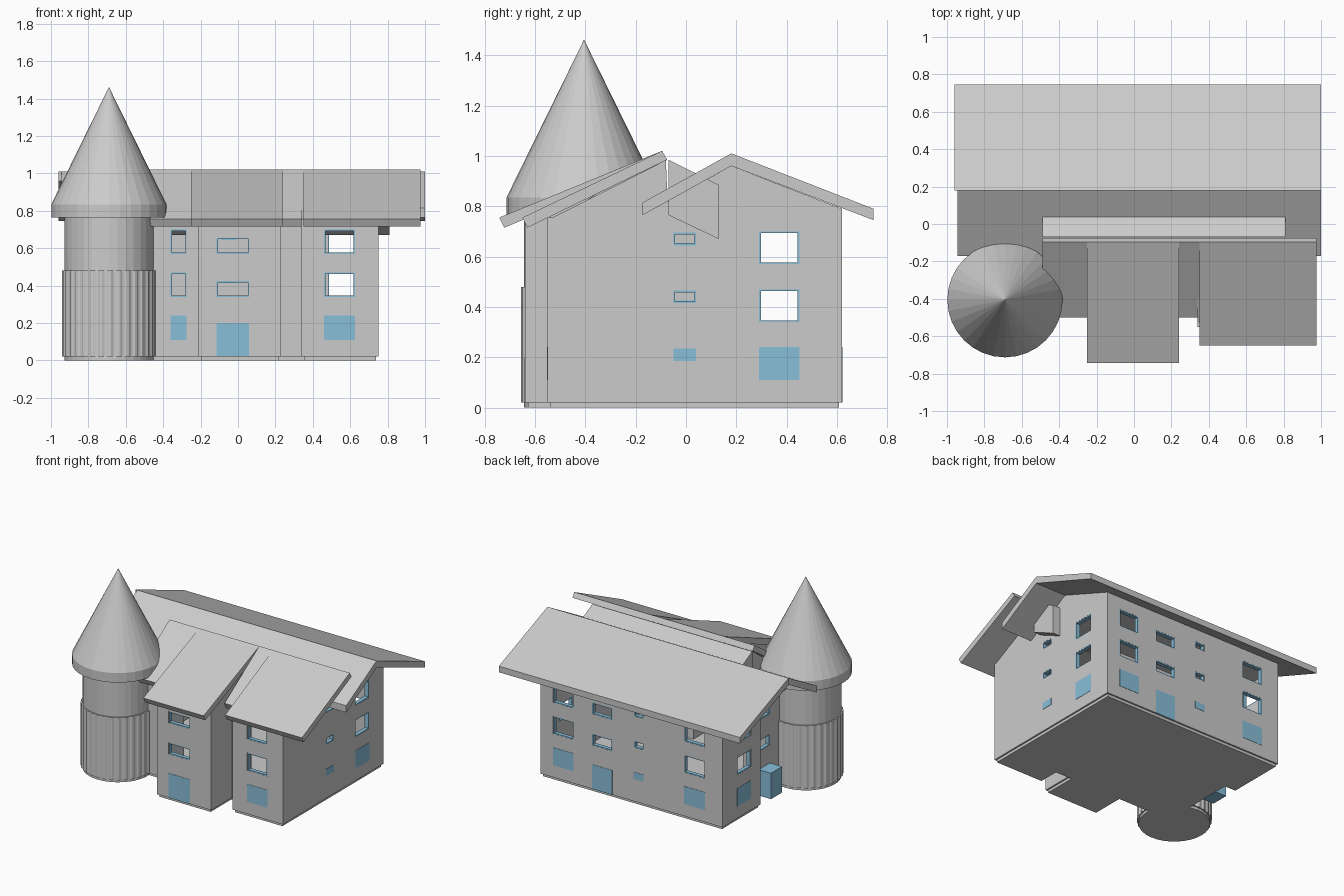
import bpy, bmesh, math
from mathutils import Vector

if "Cube" in bpy.data.objects:
    bpy.data.objects.remove(bpy.data.objects["Cube"])

blue = bpy.data.materials.new("blue_trim")
blue.diffuse_color = (0.25, 0.52, 0.70, 1)
blue.use_nodes = True
blue.node_tree.nodes["Principled BSDF"].inputs["Base Color"].default_value = blue.diffuse_color


def finish(name, bm, mat=None):
    bmesh.ops.recalc_face_normals(bm, faces=bm.faces)
    me = bpy.data.meshes.new(name)
    bm.to_mesh(me)
    bm.free()
    ob = bpy.data.objects.new(name, me)
    bpy.context.collection.objects.link(ob)
    if mat:
        me.materials.append(mat)
    return ob


def extrude(name, pts, vec):
    bm = bmesh.new()
    f = bm.faces.new([bm.verts.new(p) for p in pts])
    r = bmesh.ops.extrude_face_region(bm, geom=[f])
    bmesh.ops.translate(bm, vec=vec, verts=[v for v in r["geom"] if isinstance(v, bmesh.types.BMVert)])
    return finish(name, bm)


def slab_x(name, profile, x0, x1):
    return extrude(name, [(x0, y, z) for y, z in profile], (x1 - x0, 0, 0))


def slab_z(name, outline, z0, z1):
    return extrude(name, [(x, y, z0) for x, y in outline], (0, 0, z1 - z0))


def boxes(name, spans, mat=None):
    bm = bmesh.new()
    for lo, hi in spans:
        vs = bmesh.ops.create_cube(bm, size=1)["verts"]
        for v in vs:
            v.co = Vector([(hi if c > 0 else lo)[i] for i, c in enumerate(v.co)])
    return finish(name, bm, mat)


def lathe(name, profile, n, cx, cy, rib=0):
    bm = bmesh.new()
    rings = []
    for r, z in profile:
        ring = []
        for i in range(n):
            a = 2 * math.pi * i / n
            q = r - (rib if i % 4 > 1 else 0)
            ring.append(bm.verts.new((cx + q * math.cos(a), cy + q * math.sin(a), z)))
        rings.append(ring)
    for a, b in zip(rings, rings[1:]):
        for i in range(n):
            bm.faces.new((a[i], a[(i + 1) % n], b[(i + 1) % n], b[i]))
    bm.faces.new(rings[0])
    bm.faces.new(rings[-1])
    return finish(name, bm)


def inset(poly, t):
    out = []
    for i, p in enumerate(poly):
        p = Vector(p)
        d0 = (p - Vector(poly[i - 1])).normalized()
        d1 = (Vector(poly[(i + 1) % len(poly)]) - p).normalized()
        out.append(tuple(p + t * (Vector((-d0.y, d0.x)) + Vector((-d1.y, d1.x)))))
    return out


def cut(ob, cutter):
    m = ob.modifiers.new("cut", "BOOLEAN")
    m.operation, m.solver, m.object = "DIFFERENCE", "EXACT", cutter
    bpy.context.view_layer.objects.active = ob
    bpy.ops.object.modifier_apply(modifier=m.name)
    bpy.data.objects.remove(cutter)


# footprint with two front wings and a side recess
plan = [(.75, -.55), (.75, .62), (-.73, .62), (-.73, .18), (-.64, .18), (-.64, -.4),
        (-.21, -.4), (-.21, -.64), (.23, -.64), (.23, -.4), (.34, -.4), (.34, -.55)]
slab_z("foundation", inset(plan, .012), 0, .02)
walls = slab_z("house_walls", plan, .02, .755)
cut(walls, slab_z("room_cutter", inset(plan, .03), .04, .735))

# window columns: facing axis, wall plane, outward sign, span, open heights, blue pane heights
tall, short, small = [(.57, .70), (.34, .47)], [(.57, .655), (.34, .425)], [(.645, .695), (.415, .465)]
low, door, slit = (.11, .24), (.02, .20), (.185, .235)
columns = [
    ("y", -.40, -1, -.36, -.275, tall, low),
    ("y", -.64, -1, -.115, .06, short, door),
    ("y", -.55, -1, .46, .625, tall, low),
    ("x", .75, 1, .29, .45, tall, low),
    ("x", .75, 1, -.05, .04, small, slit),
    ("y", .62, 1, .48, .645, tall, low),
    ("y", .62, 1, .165, .33, short, door),
    ("y", .62, 1, -.09, -.01, small, slit),
    ("y", .62, 1, -.59, -.42, tall, low),
    ("x", -.73, -1, .29, .45, tall, low),
    ("x", -.64, -1, -.06, .07, short, None),
]


def span(axis, p0, p1, u0, u1, z0, z1):
    p0, p1 = min(p0, p1), max(p0, p1)
    if axis == "x":
        return (p0, u0, z0), (p1, u1, z1)
    return (u0, p0, z0), (u1, p1, z1)


holes = []
for axis, p, s, u0, u1, opens, pane in columns:
    t = .007
    for z0, z1 in opens:
        holes.append(span(axis, p - .05, p + .05, u0, u1, z0, z1))
        a, b = p - s * .03, p - s * .001
        boxes("window_frame", [
            span(axis, a, b, u0, u0 + t, z0, z1), span(axis, a, b, u1 - t, u1, z0, z1),
            span(axis, a, b, u0 + t, u1 - t, z0, z0 + t), span(axis, a, b, u0 + t, u1 - t, z1 - t, z1)], blue)
    if pane:
        boxes("blue_panel", [span(axis, p - s * .02, p + s * .002, u0, u1, *pane)], blue)
cut(walls, boxes("window_cutter", holes))

# projecting side door
boxes("side_door", [((-.74, -.06, .02), (-.63, .07, .21))], blue)

# rear roof and its gables
slab_x("rear_roof_back_slope", [(.18, 1.01), (.745, .79), (.745, .745), (.18, .96)], -.96, 1.0)
slab_x("rear_roof_front_slope", [(.18, 1.01), (-.172, .815), (-.172, .765), (.18, .96)], -.945, 1.0)
slab_x("rear_gable", [(-.17, .75), (-.17, .765), (.18, .96), (.62, .79), (.62, .75)], -.73, .75)

# front roof: stepped eaves sharing one ridge, with wall infill below
for name, x0, x1, eave, w0, w1, wall in [
        ("left", -.49, -.25, -.50, -.48, -.21, -.40), ("middle", -.25, .24, -.742, -.21, .23, -.64),
        ("gap", .24, .35, -.50, .23, .34, -.40), ("right", .35, .975, -.65, .34, .75, -.55)]:
    slab_x(name + "_front_roof",
           [(eave, .755), (-.095, 1.02), (-.075, .985), (eave + .02, .715)], x0, x1)
    slab_x(name + "_front_gable", [(wall, .745), (-.08, .983), (-.07, .745)], w0, w1)
slab_x("front_roof_back_slope", [(-.07, .985), (.13, .885), (.13, .67), (-.07, .765)], -.49, .81)

# corner tower with ribbed cladding and cone roof
cx, cy = -.69, -.405
lathe("tower", [(.238, 0), (.238, .79)], 32, cx, cy)
lathe("tower_cladding", [(.25, .02), (.25, .48)], 128, cx, cy, .006)
lathe("tower_roof", [(.308, .765), (.308, .835), (.001, 1.46)], 32, cx, cy)
